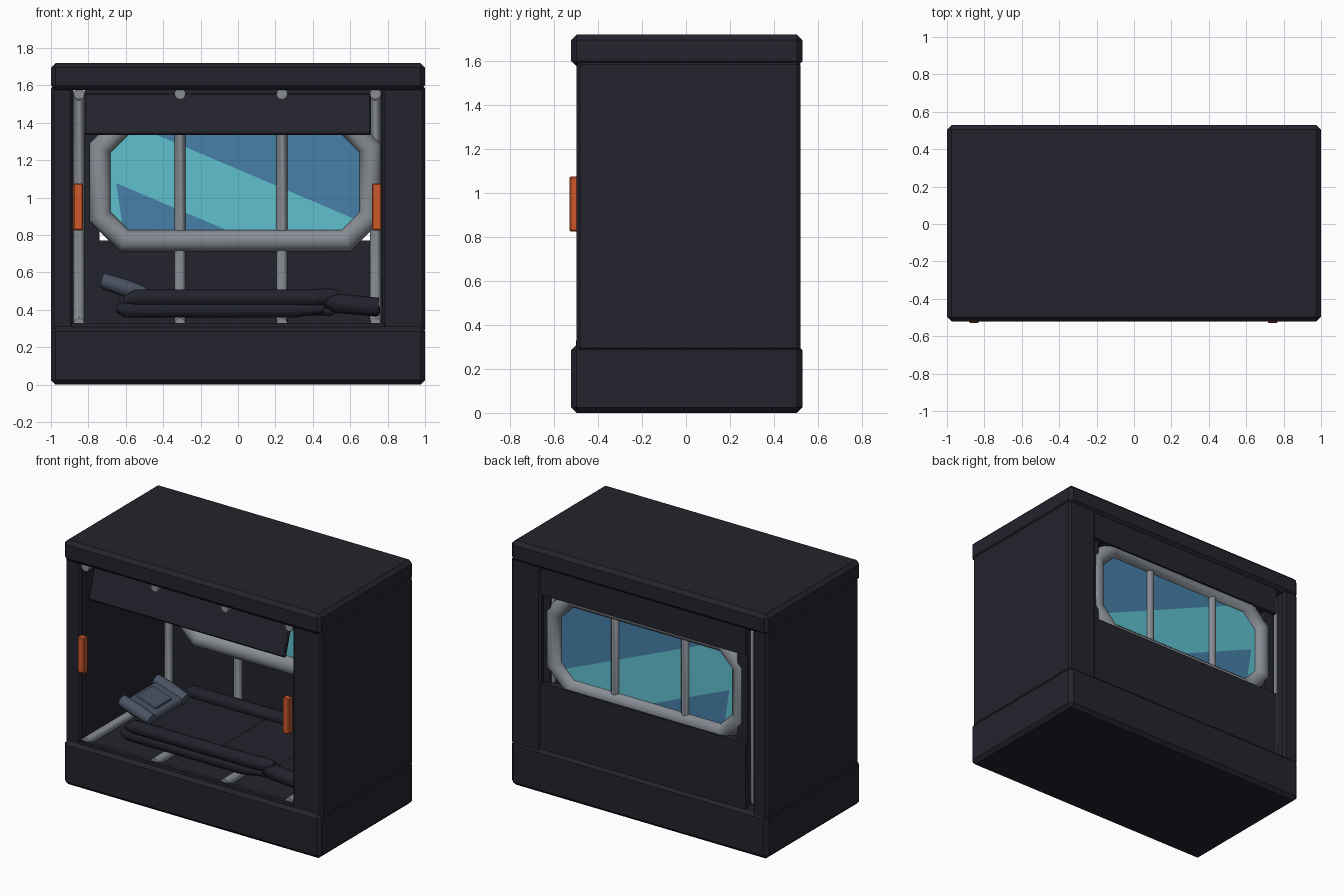
import bpy, bmesh, math
from mathutils import Vector

if "Cube" in bpy.data.objects:
    bpy.data.objects.remove(bpy.data.objects["Cube"])


def mat(name, r, g, b):
    m = bpy.data.materials.new(name)
    lin = [(c / 255 / 12.92) if c < 11 else ((c / 255 + 0.055) / 1.055) ** 2.4 for c in (r, g, b)]
    m.diffuse_color = (*lin, 1)
    m.use_nodes = True
    m.node_tree.nodes["Principled BSDF"].inputs["Base Color"].default_value = m.diffuse_color
    return m


SHELL = mat("dark shell", 35, 35, 45)
CUSHION = mat("dark cushion", 33, 34, 44)
SLATE = mat("slate pillow", 74, 83, 99)
METAL = mat("grey metal", 136, 141, 148)
ORANGE = mat("orange handle", 204, 88, 42)
TEAL = mat("teal glass", 96, 192, 206)
BLUE = mat("blue glass", 70, 128, 168)


def box(name, x, y, z, m, bevel=0.0, seg=1, tilt=(0, 0, 0)):
    """Box from (min, max) ranges, optionally chamfered and tilted about its centre."""
    bm = bmesh.new()
    bmesh.ops.create_cube(bm, size=1)
    for v in bm.verts:
        v.co = Vector((v.co.x * (x[1] - x[0]), v.co.y * (y[1] - y[0]), v.co.z * (z[1] - z[0])))
    if bevel:
        bmesh.ops.bevel(bm, geom=bm.edges[:], offset=bevel, segments=seg, affect='EDGES', profile=0.5)
    me = bpy.data.meshes.new(name)
    bm.to_mesh(me)
    bm.free()
    me.materials.append(m)
    ob = bpy.data.objects.new(name, me)
    ob.location = (sum(x) / 2, sum(y) / 2, sum(z) / 2)
    ob.rotation_euler = tilt
    bpy.context.collection.objects.link(ob)
    return ob


def tube(name, pts, radius, m, radii=None, closed=False):
    """Round tube along a polyline, turned into a mesh."""
    cu = bpy.data.curves.new(name, 'CURVE')
    cu.dimensions = '3D'
    sp = cu.splines.new('POLY')
    sp.points.add(len(pts) - 1)
    for i, p in enumerate(pts):
        sp.points[i].co = (*p, 1)
        sp.points[i].radius = radii[i] if radii else 1
    sp.use_cyclic_u = closed
    cu.bevel_depth = radius
    cu.bevel_resolution = 4
    cu.use_fill_caps = True
    cu.materials.append(m)
    ob = bpy.data.objects.new(name, cu)
    bpy.context.collection.objects.link(ob)
    bpy.ops.object.select_all(action='DESELECT')
    ob.select_set(True)
    bpy.context.view_layer.objects.active = ob
    bpy.ops.object.convert(target='MESH')
    bpy.ops.object.shade_smooth_by_angle(angle=math.radians(38))
    return ob


def octagon(x0, x1, z0, z1, c, y):
    return [(x0 + c, y, z0), (x1 - c, y, z0), (x1, y, z0 + c), (x1, y, z1 - c),
            (x1 - c, y, z1), (x0 + c, y, z1), (x0, y, z1 - c), (x0, y, z0 + c)]


# outer shell: base, roof and the two side walls
box("base", (-1, 1), (-0.522, 0.53), (0, 0.31), SHELL, 0.025)
box("roof", (-1, 1), (-0.522, 0.53), (1.575, 1.72), SHELL, 0.025)
box("left_wall", (-1, -0.88), (-0.497, 0.52), (0.28, 1.6), SHELL, 0.015)
box("right_wall", (0.77, 1), (-0.497, 0.52), (0.28, 1.6), SHELL, 0.015)
box("front_sill", (-0.89, 0.78), (-0.5, -0.47), (0.3, 0.33), SHELL)

# back wall panels around the window hole, with a slot on the left
box("back_lower_panel", (-0.82, 0.78), (0.45, 0.51), (0.3, 0.77), SHELL)
box("back_upper_panel", (-0.82, 0.78), (0.45, 0.51), (1.39, 1.6), SHELL)
box("back_left_panel", (-0.82, -0.74), (0.45, 0.485), (0.76, 1.4), SHELL)
box("back_right_panel", (0.72, 0.78), (0.45, 0.485), (0.76, 1.4), SHELL)

# ribs running over the floor, back wall and ceiling
for i, x in enumerate((-0.85, -0.31, 0.235, 0.735)):
    tube(f"rib_{i + 1}", [(x, -0.485, 0.325), (x, 0.42, 0.325), (x, 0.445, 0.35),
                          (x, 0.445, 1.53), (x, 0.42, 1.555), (x, -0.485, 1.555)], 0.03, METAL)

# window frame
tube("window_frame", octagon(-0.738, 0.708, 0.77, 1.395, 0.13, 0.435), 0.062, METAL, closed=True)

# window glass, cut along its diagonal reflections
bm = bmesh.new()
bm.faces.new([bm.verts.new(p) for p in octagon(-0.72, 0.69, 0.785, 1.38, 0.12, 0.445)])
SLOPE = 0.425
cuts = [((-0.28, 0.445, 1.27), (SLOPE, 0, 1)), ((-0.61, 0.445, 1.06), (SLOPE, 0, 1)),
        ((-0.64, 0.445, 1.0), (1, 0, 0.15))]
for co, no in cuts:
    bmesh.ops.bisect_plane(bm, geom=bm.verts[:] + bm.edges[:] + bm.faces[:], plane_co=co, plane_no=no)
for f in bm.faces:
    c = f.calc_center_median()
    side = [(c - Vector(co)).dot(Vector(no)) > 0 for co, no in cuts]
    f.material_index = 1 if side[0] or (not side[1] and side[2]) else 0
me = bpy.data.meshes.new("window_glass")
bm.to_mesh(me)
bm.free()
me.materials.append(TEAL)
me.materials.append(BLUE)
glass = bpy.data.objects.new("window_glass", me)
bpy.context.collection.objects.link(glass)
mod = glass.modifiers.new("thickness", 'SOLIDIFY')
mod.thickness = 0.008
mod.offset = 0

# tilted flap at the top of the front opening
box("front_flap", (-0.82, 0.71), (-0.465, -0.44), (1.33, 1.56), SHELL, 0.008, tilt=(math.radians(-17), 0, 0))

# orange grab handles
for name, x in (("left_handle", -0.855), ("right_handle", 0.742)):
    box(name, (x - 0.026, x + 0.026), (-0.53, -0.485), (0.825, 1.075), ORANGE, 0.006)

# bed: mattress, side bolsters, lower rails and foot section
box("mattress", (-0.62, 0.05), (-0.36, 0.28), (0.37, 0.445), CUSHION, 0.02, 2)
box("mattress_seat", (0.04, 0.52), (-0.36, 0.28), (0.37, 0.45), CUSHION, 0.02, 2)
box("foot_cushion", (0.5, 0.76), (-0.34, 0.26), (0.375, 0.44), CUSHION, 0.02, 2, tilt=(0, math.radians(6), 0))
for side, y in (("front", -0.36), ("back", 0.28)):
    tube(f"{side}_bolster", [(-0.61, y, 0.445), (-0.55, y, 0.463), (0.38, y, 0.463), (0.47, y, 0.47), (0.54, y, 0.49)],
         0.046, CUSHION, [0.45, 1, 1, 1, 0.45])
    tube(f"{side}_rail", [(-0.65, y, 0.41), (-0.6, y, 0.4), (0.3, y, 0.4), (0.46, y, 0.41)],
         0.042, CUSHION, [0.5, 1, 1, 0.6])
    tube(f"{side}_foot_bolster", [(0.46, y, 0.455), (0.53, y, 0.435), (0.75, y, 0.415)],
         0.05, CUSHION, [0.7, 1.05, 1])

# head pillow with raised wings on both ends
TILT = (0, math.radians(18), 0)
box("pillow", (-0.73, -0.5), (-0.25, 0.13), (0.475, 0.535), SLATE, 0.022, 3, TILT)
box("pillow_pad", (-0.69, -0.53), (-0.15, 0.03), (0.525, 0.55), SLATE, 0.01, 2, TILT)
for name, y in (("pillow_front_wing", -0.25), ("pillow_back_wing", 0.13)):
    tube(name, [(-0.73, y, 0.56), (-0.61, y, 0.52), (-0.5, y, 0.485)], 0.045, SLATE, [0.9, 1, 0.85])
box("pillow_bracket", (-0.64, -0.54), (-0.1, -0.02), (0.4, 0.5), CUSHION)
